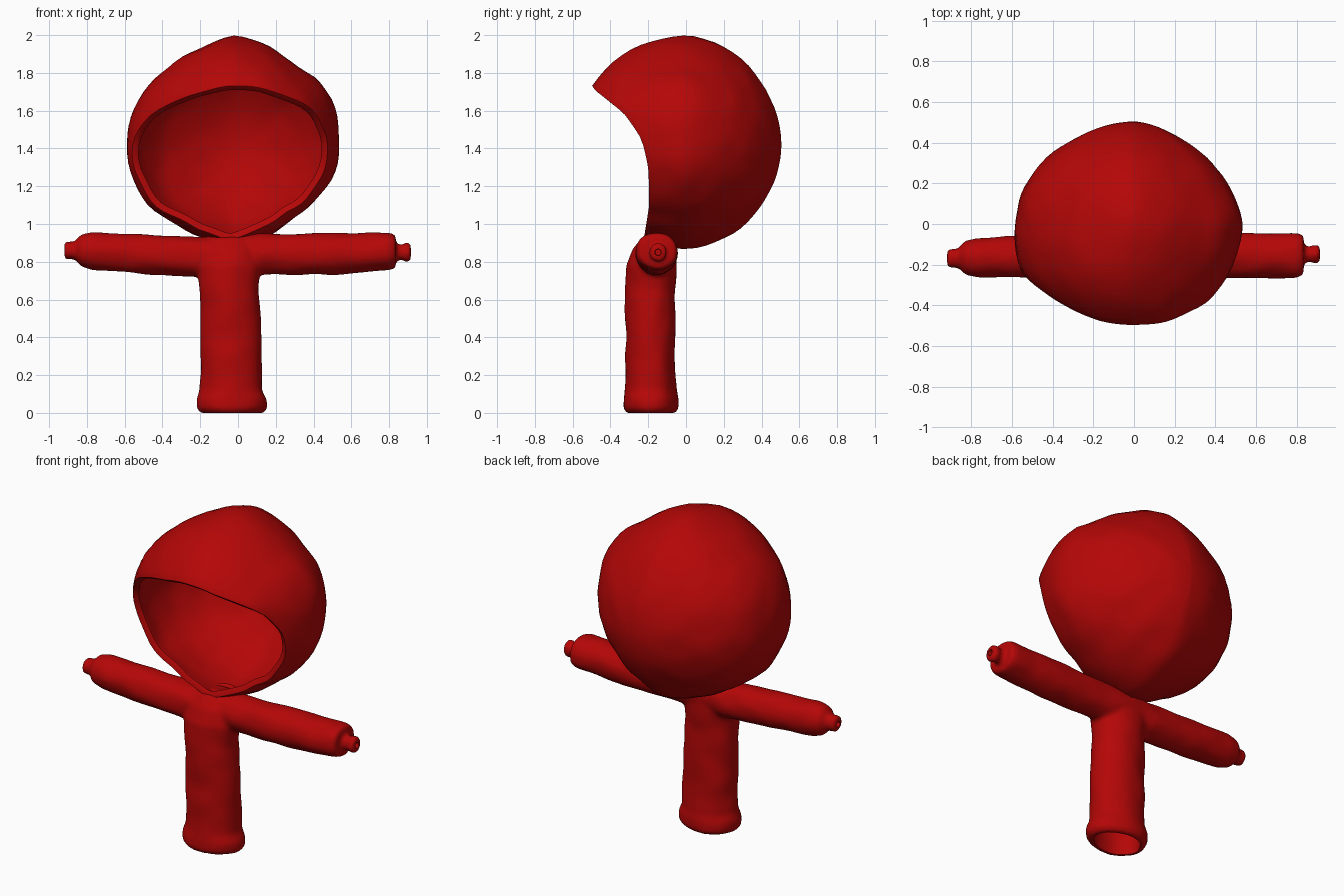
import bpy, bmesh, math
from mathutils import Vector, noise

if "Cube" in bpy.data.objects:
    bpy.data.objects.remove(bpy.data.objects["Cube"])

red = bpy.data.materials.new("deep red")
red.diffuse_color = (0.46, 0.002, 0.002, 1)
red.use_nodes = True
red.node_tree.nodes["Principled BSDF"].inputs["Base Color"].default_value = red.diffuse_color


def lerp_table(t, x):
    if x <= t[0][0]:
        return t[0][1]
    for (a, va), (b, vb) in zip(t, t[1:]):
        if x <= b:
            return va + (vb - va) * (x - a) / (b - a)
    return t[-1][1]


def make_object(name, bm):
    bmesh.ops.recalc_face_normals(bm, faces=bm.faces)
    me = bpy.data.meshes.new(name)
    bm.to_mesh(me)
    bm.free()
    me.materials.append(red)
    ob = bpy.data.objects.new(name, me)
    bpy.context.collection.objects.link(ob)
    return ob


def apply_modifiers(ob):
    bpy.context.view_layer.update()
    dg = bpy.context.evaluated_depsgraph_get()
    me = bpy.data.meshes.new_from_object(ob.evaluated_get(dg))
    ob.modifiers.clear()
    ob.data = me
    me.materials.clear()
    me.materials.append(red)
    for p in me.polygons:
        p.use_smooth = True
        p.material_index = 0


def lumps(p, scale, amount):
    return amount * noise.noise(Vector(p) * scale)


# Hood: polar shell around the y axis, ending at a curved face opening
CX, CZ = -0.02, 1.42
outline = [(-.02, 2), (.03, 1.99), (.1, 1.965), (.25, 1.885), (.36, 1.81), (.46, 1.73),
           (.51, 1.64), (.535, 1.52), (.535, 1.35), (.46, 1.18), (.3, 1.03),
           (.12, .92), (-.02, .865), (-.15, .91), (-.3, .98), (-.48, 1.11),
           (-.56, 1.25), (-.588, 1.4), (-.57, 1.55), (-.5, 1.7), (-.37, 1.82), (-.2, 1.93)]
polar = sorted((math.atan2(x - CX, z - CZ) % math.tau, math.hypot(x - CX, z - CZ))
               for x, z in outline)
polar.append((math.tau, polar[0][1]))
opening = [(.85, -.235), (.95, -.225), (1.1, -.2), (1.3, -.205), (1.45, -.24),
           (1.58, -.33), (1.66, -.43), (1.7, -.485), (1.75, -.52)]
bulge = [(0, 0), (.5, .05), (.75, .25), (1, .5), (1.3, .82), (math.pi / 2, 1), (3.2, 1)]
shift = [(-.52, .025), (-.4, .005), (-.25, -.02), (0, 0), (.2, 0), (.5, .03)]


def hood_point(phi, th):
    f = lerp_table(polar, phi)
    r = .505 + (f - .505) * lerp_table(bulge, th)
    if th > math.pi / 2:
        # the brim is rounder than the crown ridge
        k = min(1, (th - math.pi / 2) / .9)
        if math.cos(phi) > 0:
            r += k * math.cos(phi) * (.588 - r)
    else:
        r -= .035 * max(0, math.sin(phi)) * math.sin(2 * th)
    d = Vector((math.sin(phi) * math.sin(th), math.cos(th), math.cos(phi) * math.sin(th)))
    r += lumps(d, 4.5, .012) * math.sin(th)
    p = d * r
    return Vector((CX + p.x + lerp_table(shift, p.y), p.y, CZ + p.z))


def rim_angle(phi):
    lo, hi = 1.2, 2.9
    for _ in range(30):
        m = (lo + hi) / 2
        p = hood_point(phi, m)
        if p.y > lerp_table(opening, p.z):
            lo = m
        else:
            hi = m
    return lo


N, M = 72, 26
bm = bmesh.new()
pole = bm.verts.new((.01, .508, CZ))
cols = []
for i in range(N):
    phi = math.tau * i / N
    end = rim_angle(phi)
    cols.append([bm.verts.new(hood_point(phi, end * j / M)) for j in range(1, M + 1)])
for i in range(N):
    a, b = cols[i], cols[(i + 1) % N]
    bm.faces.new((pole, a[0], b[0]))
    for j in range(M - 1):
        bm.faces.new((a[j], a[j + 1], b[j + 1], b[j]))
hood = make_object("hood", bm)
hood.data.update()
# normals of an open shell: make sure they face outwards
if sum((p.center - Vector((CX, 0, CZ))).dot(p.normal) for p in hood.data.polygons) < 0:
    hood.data.flip_normals()
mod = hood.modifiers.new("smooth", 'SMOOTH')
mod.factor, mod.iterations = .5, 2
mod = hood.modifiers.new("thickness", 'SOLIDIFY')
mod.thickness, mod.offset = .036, -1
mod = hood.modifiers.new("rim", 'BEVEL')
mod.width, mod.segments, mod.limit_method, mod.angle_limit = .012, 2, 'ANGLE', 1.0
apply_modifiers(hood)


# Tubes: rings (position, centre u, centre v, radius u, radius v) along x or z
def tube(bm, axis, rings, n=32, lump=.012):
    prev = first = None
    for t, cu, cv, ru, rv in rings:
        ring = []
        for i in range(n):
            a = math.tau * i / n
            u, v = math.cos(a), math.sin(a)
            k = 1 + lumps((t * 8, u * 1.5, v * 1.5), 1, lump * 8)
            u, v = cu + ru * k * u, cv + rv * k * v
            ring.append(bm.verts.new((t, u, v) if axis == 'x' else (u, v, t)))
        if prev:
            for i in range(n):
                bm.faces.new((prev[i], prev[(i + 1) % n], ring[(i + 1) % n], ring[i]))
        first = first or ring
        prev = ring
    bm.faces.new(first)
    bm.faces.new(prev)


def refine(rings, step=.03):
    out = []
    for a, b in zip(rings, rings[1:]):
        k = max(1, round(abs(b[0] - a[0]) / step))
        out += [tuple(p + (q - p) * i / k for p, q in zip(a, b)) for i in range(k)]
    return out + [rings[-1]]


# Torso, sleeves and cuffs are blended into one garment
bm = bmesh.new()
tube(bm, 'z', refine([(0, -.035, -.185, .165, .13), (.025, -.035, -.185, .185, .147),
                      (.07, -.035, -.185, .185, .145), (.12, -.035, -.188, .165, .136),
                      (.4, -.037, -.188, .163, .13), (.65, -.045, -.19, .158, .133),
                      (.78, -.045, -.183, .168, .135), (.87, -.045, -.165, .165, .115),
                      (.93, -.04, -.15, .13, .08)]), lump=.007)
tube(bm, 'x', refine([(-.855, -.165, .86, .06, .06), (-.83, -.165, .86, .085, .085),
                      (-.77, -.165, .857, .098, .1), (-.5, -.16, .84, .103, .106),
                      (-.2, -.155, .825, .105, .108), (0, -.155, .838, .105, .108),
                      (.2, -.155, .84, .106, .109), (.5, -.155, .842, .112, .11),
                      (.8, -.155, .855, .112, .1), (.835, -.152, .855, .1, .088)]), lump=.008)
tube(bm, 'x', [(-.92, -.168, .86, .04, .042), (-.91, -.168, .86, .048, .048),
               (-.87, -.168, .86, .048, .048), (-.8, -.165, .86, .06, .06)])
tube(bm, 'x', [(.8, -.148, .85, .04, .045), (.87, -.148, .85, .04, .04),
               (.885, -.148, .85, .048, .05), (.905, -.148, .85, .048, .05),
               (.915, -.148, .85, .038, .04)])
body = make_object("body_and_sleeves", bm)
mod = body.modifiers.new("blend", 'REMESH')
mod.mode, mod.voxel_size = 'VOXEL', .012
mod = body.modifiers.new("soften", 'SMOOTH')
mod.factor, mod.iterations = .5, 6
apply_modifiers(body)

# Hollow out the torso from below and dimple the cuffs
bm = bmesh.new()
tube(bm, 'z', refine([(-.05, -.035, -.185, .145, .11), (.06, -.035, -.185, .14, .106),
                      (.6, -.042, -.188, .125, .1), (.84, -.042, -.165, .11, .075)]), 32, .007)
tube(bm, 'x', [(-.95, -.168, .86, .02, .02), (-.89, -.168, .86, .016, .016)], 12)
tube(bm, 'x', [(.89, -.148, .85, .016, .016), (.95, -.148, .85, .02, .02)], 12)
cutter = make_object("hollow_cutter", bm)
cutter.hide_render = True
mod = body.modifiers.new("hollow", 'BOOLEAN')
mod.operation, mod.object, mod.solver = 'DIFFERENCE', cutter, 'EXACT'
apply_modifiers(body)
bpy.data.objects.remove(cutter)

# Neck ring inside the hood
bpy.ops.mesh.primitive_torus_add(location=(-.03, -.12, .915), major_radius=.08, minor_radius=.016,
                                 major_segments=32, minor_segments=10)
neck = bpy.context.object
neck.name = "neck_ring"
neck.data.materials.append(red)

for ob in (hood, body, neck):
    bpy.ops.object.select_all(action='DESELECT')
    ob.select_set(True)
    bpy.context.view_layer.objects.active = ob
    bpy.ops.object.shade_smooth_by_angle(angle=math.radians(50))
